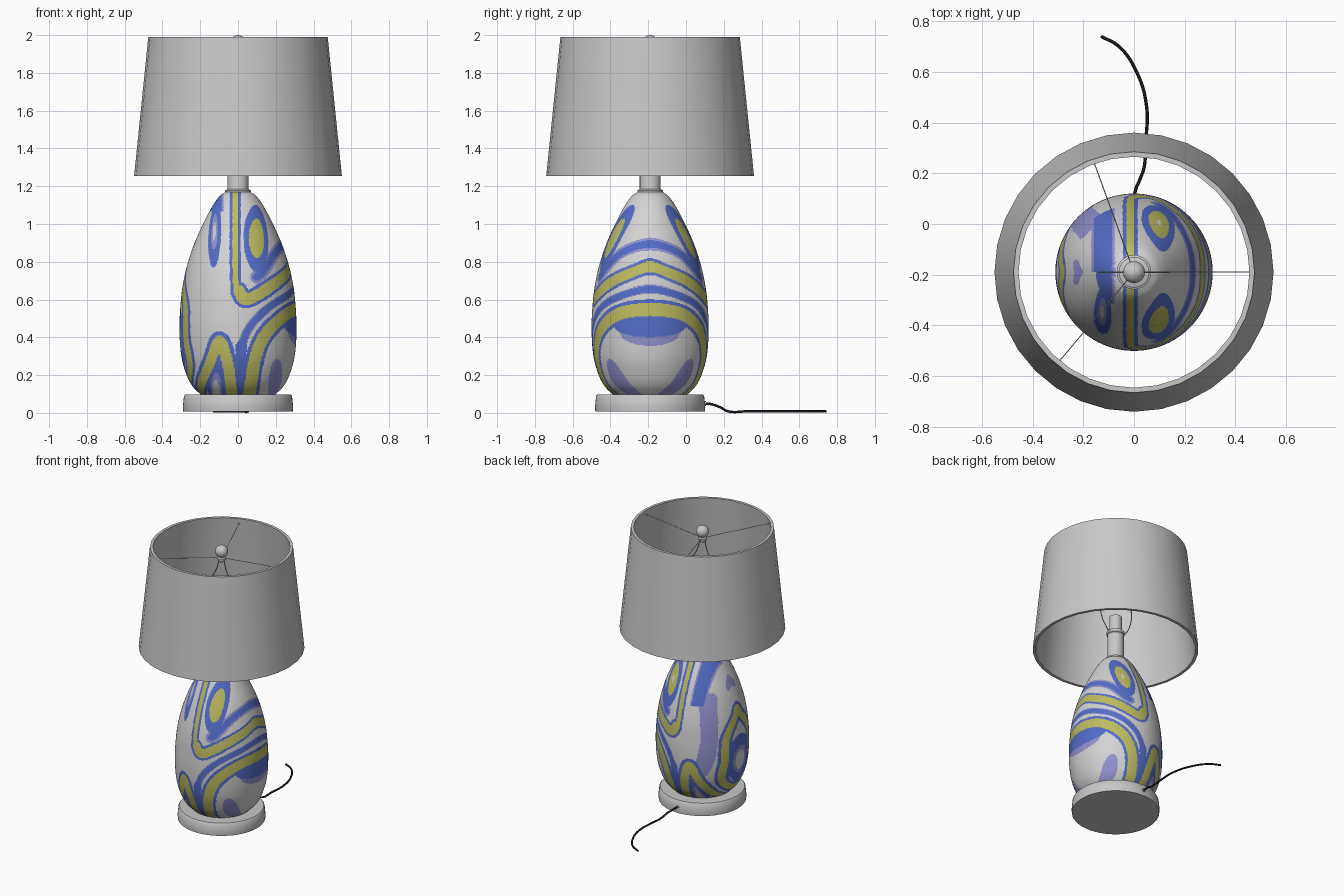
import bpy, bmesh, math
from mathutils import Vector

if "Cube" in bpy.data.objects:
    bpy.data.objects.remove(bpy.data.objects["Cube"])

CY = -0.19  # lamp axis position in y


def material(name, rgb):
    m = bpy.data.materials.new(name)
    m.diffuse_color = (*rgb, 1)
    m.use_nodes = True
    m.node_tree.nodes["Principled BSDF"].inputs["Base Color"].default_value = m.diffuse_color
    return m


WHITE = material("glazed white", (0.66, 0.65, 0.66))
YELLOW = material("olive yellow", (0.51, 0.50, 0.12))
BLUE = material("strong blue", (0.09, 0.15, 0.58))
LILAC = material("pale lilac", (0.29, 0.29, 0.62))
GREY = material("light grey", (0.58, 0.58, 0.58))
BLACK = material("black cord", (0.01, 0.01, 0.01))


def lathe(name, profile, mats, n=48, closed=False):
    bm = bmesh.new()
    rings = [[bm.verts.new((r * math.cos(2 * math.pi * i / n), CY + r * math.sin(2 * math.pi * i / n), z))
              for i in range(n)] for r, z in profile]
    pairs = list(zip(rings, rings[1:]))
    if closed:
        pairs.append((rings[-1], rings[0]))
    for a, b in pairs:
        for i in range(n):
            j = (i + 1) % n
            bm.faces.new((a[i], a[j], b[j], b[i]))
    bmesh.ops.remove_doubles(bm, verts=bm.verts, dist=1e-5)
    bmesh.ops.recalc_face_normals(bm, faces=bm.faces)
    me = bpy.data.meshes.new(name)
    bm.to_mesh(me)
    bm.free()
    for m in mats:
        me.materials.append(m)
    ob = bpy.data.objects.new(name, me)
    bpy.context.collection.objects.link(ob)
    bpy.ops.object.select_all(action='DESELECT')
    ob.select_set(True)
    bpy.context.view_layer.objects.active = ob
    bpy.ops.object.shade_smooth_by_angle(angle=math.radians(35))
    return ob


def wire(name, pts, radius, mat, smooth=True):
    cu = bpy.data.curves.new(name, 'CURVE')
    cu.dimensions = '3D'
    cu.bevel_depth = radius
    cu.bevel_resolution = 2
    cu.use_fill_caps = True
    cu.resolution_u = 8
    if smooth:
        sp = cu.splines.new('BEZIER')
        sp.bezier_points.add(len(pts) - 1)
        for b, p in zip(sp.bezier_points, pts):
            b.co = p
            b.handle_left_type = b.handle_right_type = 'AUTO'
    else:
        sp = cu.splines.new('POLY')
        sp.points.add(len(pts) - 1)
        for b, p in zip(sp.points, pts):
            b.co = (*p, 1)
    cu.materials.append(mat)
    bpy.context.collection.objects.link(bpy.data.objects.new(name, cu))


# Egg-shaped body profile, smoothed between a few radii
KEYS = [(0.09, 0.19), (0.14, 0.24), (0.2, 0.272), (0.3, 0.3), (0.45, 0.31), (0.6, 0.302), (0.7, 0.288),
        (0.8, 0.264), (0.9, 0.23), (1.0, 0.185), (1.1, 0.132), (1.15, 0.095), (1.17, 0.065)]


def slope(i):
    a, b = KEYS[max(i - 1, 0)], KEYS[min(i + 1, len(KEYS) - 1)]
    return (b[1] - a[1]) / (b[0] - a[0])


def radius(z):
    z = min(max(z, KEYS[0][0]), KEYS[-1][0])
    for i in range(len(KEYS) - 1):
        (z0, r0), (z1, r1) = KEYS[i], KEYS[i + 1]
        if z <= z1:
            h = z1 - z0
            t = (z - z0) / h
            return ((1 + 2 * t) * (1 - t) ** 2 * r0 + t * (1 - t) ** 2 * h * slope(i)
                    + t * t * (3 - 2 * t) * r1 + t * t * (t - 1) * h * slope(i + 1))
    return KEYS[-1][1]


def arc(x, z):
    r = radius(z)
    return r * math.asin(max(-1, min(1, x / r)))


# Painted strokes: points (x, z), half-widths of yellow, blue, lilac; side 1 = front only, -1 = back only
STROKES = [
    ([(-.015, 1.2), (-.015, 1), (-.015, .8), (-.008, .67), (.03, .605)], .015, .03, 0, 0),
    ([(.005, .645), (.04, .6), (.12, .635), (.2, .69), (.26, .74), (1, .775)], .031, .047, 0, 0),
    ([(1, .548), (.27, .53), (.2, .475), (.13, .39), (.085, .26), (.06, .08)], .034, .053, 0, 0),
    ([(-.2, .08), (-.16, .24), (-.1, .38), (-.055, .26), (-.03, .08)], .03, .052, 0, 0),
    ([(-1, .74), (-.288, .69), (-.28, .56), (-.278, .4), (-.255, .25), (-1, .16)], .03, .053, 0, 0),
    ([(1, .655), (.27, .63), (.18, .57), (.09, .49), (.035, .4), (.015, .28), (.01, .08)], 0, .018, .024, 0),
    ([(.018, .36), (.012, .2), (.01, .08)], 0, .028, 0, 0),
    ([(1, .895), (.2, .85), (.13, .745), (.1, .72)], 0, .022, .037, 0),
    ([(-.18, .82), (-.21, .6), (-.2, .45), (-.17, .36)], 0, 0, .06, -1),
]
# Painted ovals: centre x, z, half sizes, then rings (relative radius, colour), side
OVALS = [
    (.1, .925, .075, .175, [(.6, 1), (1, 2)], 1),
    (.1, .925, .075, .175, [(.13, 0), (.6, 1), (1, 2)], -1),
    (-.125, .96, .042, .19, [(.25, 0), (.5, 3), (1, 2)], 1),
    (-1, .37, .13, .19, [(.38, 0), (.55, 3), (1, 2)], 0),
    (-1, .93, .035, .06, [(1, 3)], 0),
    (1, .455, .2, .055, [(1, 2)], 0),
    (1, .43, .17, .075, [(1, 3)], 0),
    (.2, .17, .055, .115, [(1, 3)], 0),
    (-.115, .11, .055, .16, [(.4, 0), (.65, 3), (1, 2)], 0),
]


def smooth_path(q, steps=5):
    # Extend each end, mirroring where the stroke meets the side line
    def phantom(e, n):
        m = radius(e[1]) * math.pi / 2
        if abs(abs(e[0]) - m) < 1e-4:
            return (2 * e[0] - n[0], n[1])
        return (2 * e[0] - n[0], 2 * e[1] - n[1])
    p = [phantom(q[0], q[1])] + q + [phantom(q[-1], q[-2])]
    out = []
    for a, b, c, d in zip(p, p[1:], p[2:], p[3:]):
        for k in range(steps):
            t = k / steps
            out.append(tuple(.5 * (2 * b[i] + (c[i] - a[i]) * t + (2 * a[i] - 5 * b[i] + 4 * c[i] - d[i]) * t * t
                                   + (3 * b[i] - a[i] - 3 * c[i] + d[i]) * t ** 3) for i in (0, 1)))
    return out + [q[-1]]


SEGS = []
for pts, y, b, l, side in STROKES:
    q = smooth_path([(arc(x, z), z) for x, z in pts])
    SEGS += [(p0, p1, y, b, l, max(b, l), side) for p0, p1 in zip(q, q[1:])]
OVALS = [(arc(o[0], o[1]), *o[1:]) for o in OVALS]
ROWS = {}


def paint(x, z, side):
    s = arc(x, z)
    best = 9
    # Straight blue stripe over the left shoulder, running down the back
    if z > (1.07 if side > 0 else .8):
        best = 2 if abs(x + .122) < .036 else 3 if abs(x + .122) < .046 else 9
    key = round(z, 4)
    if key not in ROWS:
        ROWS[key] = [g for g in SEGS if min(g[0][1], g[1][1]) - g[5] < z < max(g[0][1], g[1][1]) + g[5]]
    for (ax, az), (bx, bz), y, b, l, m, sd in ROWS[key]:
        if sd == -side or s < min(ax, bx) - m or s > max(ax, bx) + m:
            continue
        dx, dz = bx - ax, bz - az
        t = max(0, min(1, ((s - ax) * dx + (z - az) * dz) / (dx * dx + dz * dz + 1e-12)))
        d = math.hypot(s - ax - t * dx, z - az - t * dz)
        best = min(best, 1 if d < y else 2 if d < b else 3 if d < l else 9)
    for cx, cz, rx, rz, rings, sd in OVALS:
        if sd == -side:
            continue
        d = math.hypot((s - cx) / rx, (z - cz) / rz)
        for lim, c in rings:
            if d < lim:
                best = min(best, c if c else 9)
                break
    return 0 if best == 9 else best


# Patterned body
rows = 200
zs = [0.09 + 1.08 * i / rows for i in range(rows + 1)]
body = lathe("lamp_body", [(0, .09)] + [(radius(z), z) for z in zs] + [(0, 1.17)],
             [WHITE, YELLOW, BLUE, LILAC], n=320)
for p in body.data.polygons:
    c = p.center
    p.material_index = paint(c.x, c.z, 1 if c.y < CY else -1)

# Round foot
lathe("base_disc", [(0, .008), (.29, .008), (.292, .03), (.286, .09), (.28, .097), (0, .097)], [GREY], 64)

# Neck, collar and socket
lathe("neck", [(0, 1.15), (.065, 1.15), (.068, 1.165), (.068, 1.178), (.057, 1.184), (.055, 1.19),
               (.055, 1.36), (.06, 1.365), (.06, 1.385), (.042, 1.39), (.042, 1.5), (0, 1.5)], [GREY], 40)

# Tapered shade with wall thickness
lathe("shade", [(.55, 1.255), (.475, 1.99), (.455, 1.99), (.53, 1.255)], [GREY], 32, closed=True)

# Finial ball with its small stem
ball = [(.043 * math.sin(a), 1.957 - .043 * math.cos(a)) for a in [math.pi * i / 16 for i in range(3, 17)]]
lathe("finial", [(0, 1.885), (.022, 1.885), (.03, 1.9), (.03, 1.912), (.02, 1.918)] + ball, [GREY], 32)

# Shade spokes
for k, deg in enumerate((0, 110, 230)):
    a = math.radians(deg)
    wire(f"shade_spoke_{k + 1}", [(0, CY, 1.91), (.46 * math.cos(a), CY + .46 * math.sin(a), 1.96)],
         .002, GREY, smooth=False)

# Harp wires
for name, s in (("harp_left", -1), ("harp_right", 1)):
    wire(name, [(s * x, CY, z) for x, z in ((.02, 1.89), (.04, 1.82), (.09, 1.73), (.135, 1.6),
                                            (.12, 1.47), (.07, 1.39), (.05, 1.37))], .0035, GREY)

# Power cord and its grommet
wire("power_cord", [(0, .07, .05), (.005, .13, .047), (.025, .18, .03), (.04, .225, .008), (.046, .32, .008),
                    (.05, .46, .008), (.01, .6, .008), (-.06, .7, .008), (-.13, .74, .008)], .0065, BLACK)
wire("cord_grommet", [(0, .08, .05), (0, .106, .05)], .013, GREY, smooth=False)
